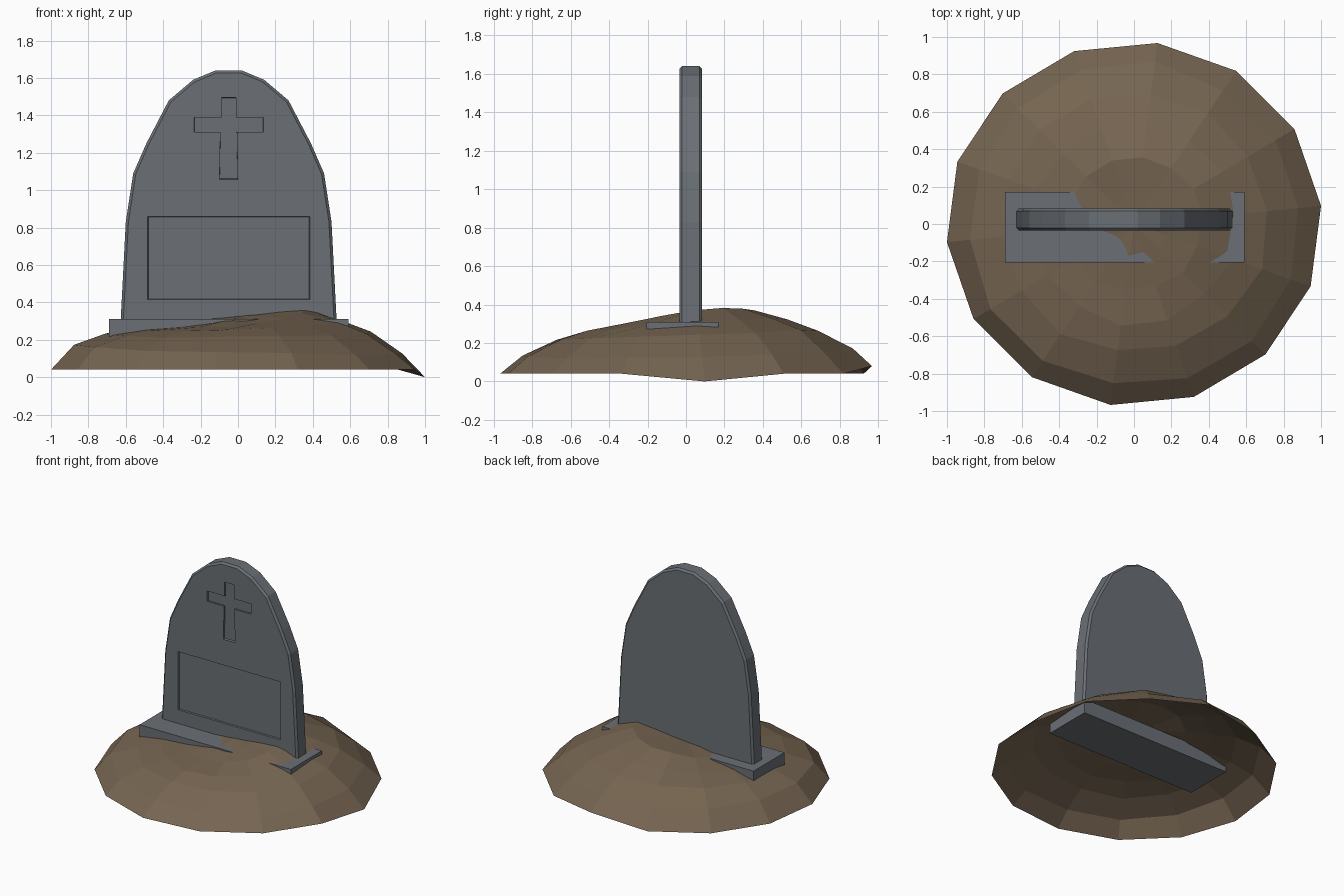
import bpy, bmesh, math, random
from mathutils import Vector

random.seed(4)
cube = bpy.data.objects.get("Cube")
if cube:
    bpy.data.objects.remove(cube)


def material(name, rgb):
    m = bpy.data.materials.new(name)
    m.use_nodes = True
    m.diffuse_color = (*rgb, 1)
    m.node_tree.nodes["Principled BSDF"].inputs["Base Color"].default_value = (*rgb, 1)
    return m


stone = material("grey stone", (0.145, 0.16, 0.178))
earth = material("brown earth", (0.18, 0.13, 0.083))


def finish(name, bm, mat):
    bmesh.ops.recalc_face_normals(bm, faces=bm.faces)
    mesh = bpy.data.meshes.new(name)
    bm.to_mesh(mesh)
    bm.free()
    mesh.materials.append(mat)
    obj = bpy.data.objects.new(name, mesh)
    bpy.context.collection.objects.link(obj)
    return obj


def prism(name, outline, y0, y1, mat, back_scale=1.0):
    """Extrude an x-z outline from y0 to y1, optionally shrinking the back."""
    bm = bmesh.new()
    mid = sum((Vector(p) for p in outline), Vector((0, 0))) / len(outline)
    front = [bm.verts.new((x, y0, z)) for x, z in outline]
    back = []
    for p in outline:
        q = mid + (Vector(p) - mid) * back_scale
        back.append(bm.verts.new((q.x, y1, q.y)))
    bm.faces.new(front)
    bm.faces.new(back[::-1])
    n = len(outline)
    for i in range(n):
        j = (i + 1) % n
        bm.faces.new((front[i], back[i], back[j], front[j]))
    return finish(name, bm, mat)


def apply_modifiers(obj):
    bpy.context.view_layer.update()
    dg = bpy.context.evaluated_depsgraph_get()
    mesh = bpy.data.meshes.new_from_object(obj.evaluated_get(dg))
    obj.modifiers.clear()
    obj.data = mesh


# Earth mound: open, flat-faced dome made of uneven rings
SIDES = 14
# radius, height, lean to the left, lean to the back
RINGS = [(1.0, 0.04, 0, 0), (0.885, 0.15, -0.02, 0.02), (0.71, 0.24, 0.005, 0.025),
         (0.55, 0.285, 0.02, 0.035), (0.37, 0.325, 0.035, 0.045), (0.17, 0.33, 0.015, 0.02)]
bm = bmesh.new()
loops = []
for k, (r, z, lean_x, lean_y) in enumerate(RINGS):
    loop = []
    for i in range(SIDES):
        a = math.radians(5.7) + math.tau * i / SIDES
        c, s = math.cos(a), math.sin(a)
        h = z + lean_x * c + lean_y * s
        rr = r
        if k:
            rr += random.uniform(-0.015, 0.015)
            h += random.uniform(-0.006, 0.006)
        else:
            h += {0: -0.04, 3: 0.04}.get(i, 0)
        loop.append(bm.verts.new((rr * c * 1.005, rr * s * 0.975, h)))
    loops.append(loop)
for low, high in zip(loops, loops[1:]):
    for i in range(SIDES):
        j = (i + 1) % SIDES
        bm.faces.new((low[i], low[j], high[j], high[i]))
centre = bm.verts.new((0, 0, 0.33))
for i in range(SIDES):
    bm.faces.new((loops[-1][i], loops[-1][(i + 1) % SIDES], centre))
finish("earth_mound", bm, earth)

# Plinth slab under the headstone
prism("plinth", [(-0.69, 0.2), (0.59, 0.2), (0.59, 0.31), (-0.69, 0.31)], -0.205, 0.17, stone)

# Headstone: mirrored pointed-arch outline with bevelled rims
MID = -0.05
half = [(0.58, 0.24), (0.577, 0.31), (0.55, 0.83), (0.51, 1.09), (0.44, 1.25),
        (0.32, 1.48), (0.19, 1.59), (0.07, 1.64)]
outline = [(MID + x, z) for x, z in half] + [(MID - x, z) for x, z in reversed(half)]
head = prism("headstone", outline, -0.035, 0.083, stone)
bm = bmesh.new()
bm.from_mesh(head.data)
rims = [e for e in bm.edges if abs(e.verts[0].co.y - e.verts[1].co.y) < 1e-4]
bmesh.ops.bevel(bm, geom=rims, offset=0.014, segments=1, affect='EDGES')
bm.to_mesh(head.data)
bm.free()

# Sunken panel and sunken cross, cut into the front
panel = [(-0.49, 0.412), (0.39, 0.412), (0.39, 0.862), (-0.49, 0.862)]
cross_half = [(0.05, 1.05), (0.045, 1.31), (0.19, 1.31), (0.19, 1.39), (0.04, 1.39), (0.04, 1.50)]
cross = [(MID + x, z) for x, z in cross_half] + [(MID - x, z) for x, z in reversed(cross_half)]
cutters = [prism("panel_cutter", panel, -0.05, -0.023, stone, 0.975),
           prism("cross_cutter", cross, -0.05, -0.023, stone, 0.96)]
for cutter in cutters:
    cutter.hide_render = True
    mod = head.modifiers.new(cutter.name, 'BOOLEAN')
    mod.operation = 'DIFFERENCE'
    mod.solver = 'EXACT'
    mod.object = cutter
apply_modifiers(head)
for cutter in cutters:
    bpy.data.objects.remove(cutter)
